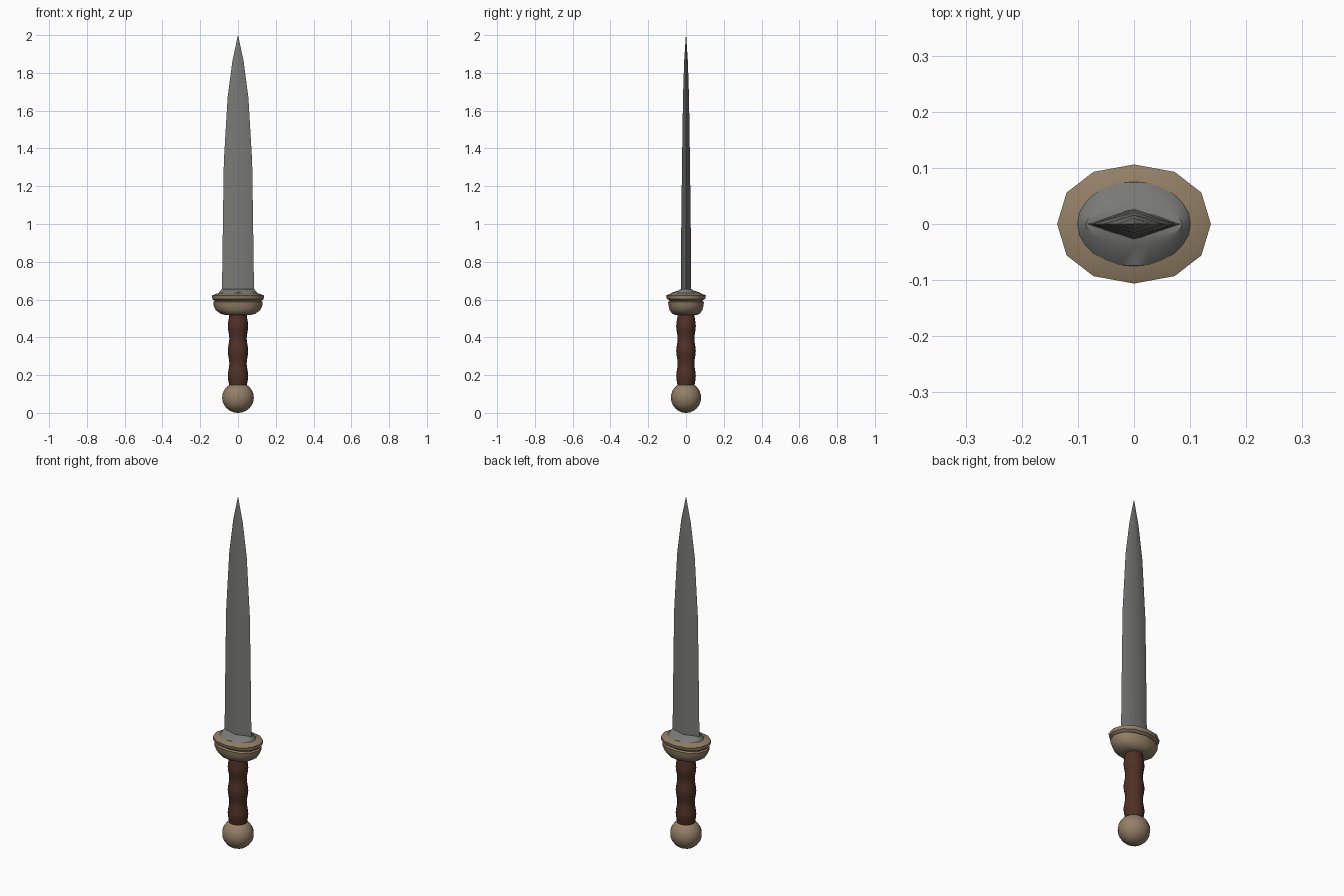
import bpy, bmesh, math

if "Cube" in bpy.data.objects:
    bpy.data.objects.remove(bpy.data.objects["Cube"])


def material(name, rgb):
    m = bpy.data.materials.new(name)
    m.diffuse_color = (*rgb, 1)
    m.use_nodes = True
    m.node_tree.nodes["Principled BSDF"].inputs["Base Color"].default_value = m.diffuse_color
    return m


steel = material("steel grey", (0.19, 0.19, 0.18))
wood = material("pale wood", (0.29, 0.215, 0.135))
leather = material("dark leather", (0.078, 0.03, 0.02))


def loft(name, rings, sides, mat, angle=45, power=1.0):
    """Skin a stack of (z, half x, half y) rings; power < 1 squares them off."""
    bm = bmesh.new()
    loops = []
    for z, rx, ry in rings:
        loop = []
        for i in range(sides):
            a = 2 * math.pi * i / sides
            c, s = math.cos(a), math.sin(a)
            x = math.copysign(abs(c) ** power, c) if abs(c) > 1e-6 else 0
            y = math.copysign(abs(s) ** power, s) if abs(s) > 1e-6 else 0
            loop.append(bm.verts.new((rx * x, ry * y, z)))
        loops.append(loop)
    for lo, hi in zip(loops, loops[1:]):
        for i in range(sides):
            j = (i + 1) % sides
            bm.faces.new((lo[i], lo[j], hi[j], hi[i]))
    bm.faces.new(loops[0][::-1])
    bm.faces.new(loops[-1])
    bmesh.ops.recalc_face_normals(bm, faces=bm.faces)
    me = bpy.data.meshes.new(name)
    bm.to_mesh(me)
    bm.free()
    me.materials.append(mat)
    ob = bpy.data.objects.new(name, me)
    bpy.context.collection.objects.link(ob)
    bpy.ops.object.select_all(action='DESELECT')
    ob.select_set(True)
    bpy.context.view_layer.objects.active = ob
    bpy.ops.object.shade_smooth_by_angle(angle=math.radians(angle))
    return ob


# Blade: diamond section tapering to a point
loft("blade", [(0.63, 0.085, 0.028), (1.0, 0.080, 0.025), (1.33, 0.075, 0.021),
               (1.67, 0.055, 0.016), (1.86, 0.030, 0.010), (2.0, 0.0006, 0.0006)],
     4, steel)

# Steel collar plate under the blade
loft("collar", [(0.625, 0.105, 0.080), (0.637, 0.100, 0.074),
                (0.648, 0.092, 0.040), (0.655, 0.086, 0.029)], 24, steel)

# Upper guard: flared oval plate
loft("upper_guard", [(0.588, 0.118, 0.080), (0.598, 0.130, 0.092),
                     (0.603, 0.136, 0.101), (0.622, 0.137, 0.106),
                     (0.636, 0.100, 0.072)], 12, wood, power=0.92)

# Lower guard: oval bowl
loft("lower_guard", [(0.517, 0.062, 0.055), (0.525, 0.092, 0.073), (0.543, 0.117, 0.086),
                     (0.565, 0.128, 0.092), (0.587, 0.131, 0.095), (0.592, 0.122, 0.086)],
     12, wood, power=0.92)

# Grip with four finger swells
grip = []
for i in range(25):
    t = i / 24
    r = 0.050 + 0.004 * math.cos(2 * math.pi * 3 * t + math.pi)
    grip.append((0.13 + 0.395 * t, r, r * 0.96))
loft("grip", grip, 12, leather)

# Pommel ball, flat where it meets the grip
ball = []
for i in range(11):
    a = math.radians(-88 + i * 14.6)
    ball.append((0.081 + 0.081 * math.sin(a), 0.084 * math.cos(a), 0.080 * math.cos(a)))
loft("pommel", ball, 16, wood)
